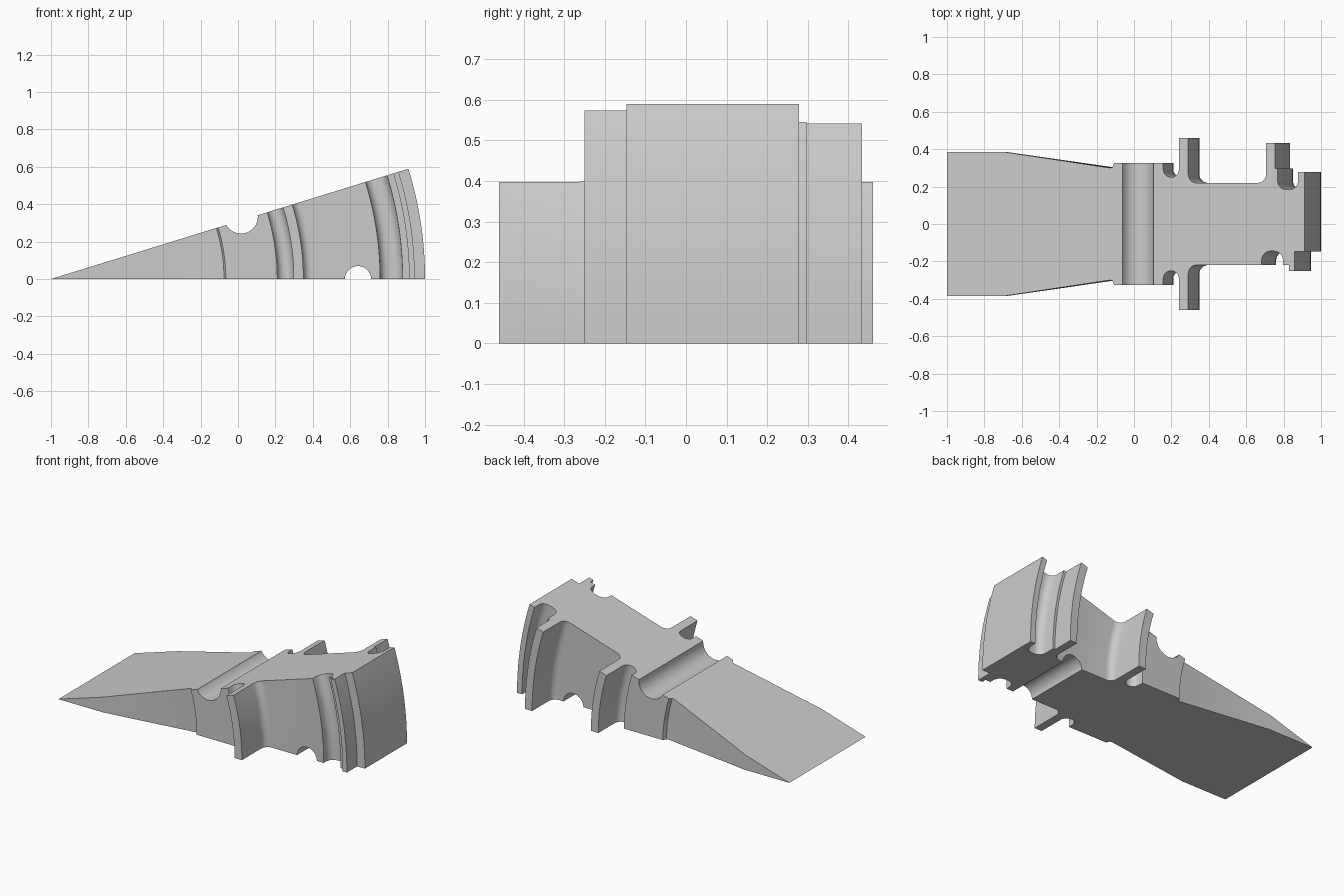
import bpy
import bmesh
import math
from mathutils import Vector

old = bpy.data.objects.get("Cube")
if old:
    bpy.data.objects.remove(old, do_unlink=True)

SWEEP = 2 * math.pi / 21      # one of 21 identical sectors
STEPS = 20
AXIS_X = -1.0                 # revolve axis, parallel to y

grey = bpy.data.materials.new("plain grey")
grey.diffuse_color = (0.6, 0.6, 0.6, 1)
grey.use_nodes = True
grey.node_tree.nodes["Principled BSDF"].inputs["Base Color"].default_value = (0.6, 0.6, 0.6, 1)


def rounded(corners, n=6):
    """Turn (radius, y, fillet) corners into points; filleted corners are square."""
    out = []
    for i, (r, y, f) in enumerate(corners):
        p = Vector((r, y))
        if f == 0:
            out.append(p)
            continue
        a = (Vector(corners[i - 1][:2]) - p).normalized() * f
        b = (Vector(corners[i + 1][:2]) - p).normalized() * f
        for k in range(n + 1):
            t = math.pi / 2 * k / n
            out.append(p + a * (1 - math.sin(t)) + b * (1 - math.cos(t)))
    return out


# Shared inner half: tapered hub, collar, groove, tall flange, web
inner = [(0, .385, 0), (.32, .385, 0), (.912, .30, 0), (.925, .303, 0), (.935, .325, 0),
         (1.21, .325, 0), (1.21, .25, .043), (1.298, .25, .043),
         (1.298, .46, 0), (1.35, .46, 0), (1.35, .22, .045)]

# Back rim: flange, step, groove, outer band
back = [(1.785, .22, .045), (1.785, .433, 0), (1.835, .433, 0), (1.835, .297, 0),
        (1.85, .297, 0), (1.85, .185, .045), (1.964, .185, .045),
        (1.964, .278, 0), (2.0, .278, 0)]

# Front rim, listed outward: groove, stepped lip, outer band
front = [(1.76, -.22, 0), (1.76, -.145, .05), (1.88, -.145, .05), (1.88, -.22, 0),
         (1.915, -.22, 0), (1.915, -.25, 0), (1.945, -.25, 0),
         (1.945, -.147, 0), (2.0, -.147, 0)]

mirror_inner = [(r, -y, f) for r, y, f in inner]
profile = rounded(inner + back + front[::-1] + mirror_inner[::-1])

# Sector body: profile swept around the axis, closed by two flat caps
bm = bmesh.new()
axis_ends = [bm.verts.new((AXIS_X, p.y, 0)) for p in (profile[0], profile[-1])]
rings = []
for s in range(STEPS + 1):
    a = SWEEP * s / STEPS
    ring = [bm.verts.new((AXIS_X + p.x * math.cos(a), p.y, p.x * math.sin(a)))
            for p in profile[1:-1]]
    rings.append([axis_ends[0]] + ring + [axis_ends[1]])
for lo, hi in zip(rings, rings[1:]):
    for i in range(1, len(profile) - 2):
        bm.faces.new((lo[i], lo[i + 1], hi[i + 1], hi[i]))
    bm.faces.new((lo[0], lo[1], hi[1]))
    bm.faces.new((lo[-2], lo[-1], hi[-2]))
bm.faces.new(rings[0][::-1])
bm.faces.new(rings[-1])
bmesh.ops.recalc_face_normals(bm, faces=bm.faces)
mesh = bpy.data.meshes.new("disc_sector")
bm.to_mesh(mesh)
bm.free()
mesh.materials.append(grey)
sector = bpy.data.objects.new("disc_sector", mesh)
bpy.context.collection.objects.link(sector)

# Half-round channels across the two flat sides
for name, x, z, radius in (("upper_channel", .016, .333, .09),
                           ("lower_channel", .6415, -.001, .07)):
    bpy.ops.mesh.primitive_cylinder_add(vertices=48, radius=radius, depth=1.4,
                                        location=(x, 0, z),
                                        rotation=(math.pi / 2, 0, 0))
    cutter = bpy.context.object
    cutter.name = name + "_cutter"
    cutter.hide_render = True
    cutter.data.materials.append(grey)
    bpy.ops.object.select_all(action='DESELECT')
    sector.select_set(True)
    bpy.context.view_layer.objects.active = sector
    mod = sector.modifiers.new(name, 'BOOLEAN')
    mod.operation = 'DIFFERENCE'
    mod.solver = 'EXACT'
    mod.object = cutter
    bpy.ops.object.modifier_apply(modifier=mod.name)
    bpy.data.objects.remove(cutter, do_unlink=True)

bpy.ops.object.shade_smooth_by_angle(angle=math.radians(30))
